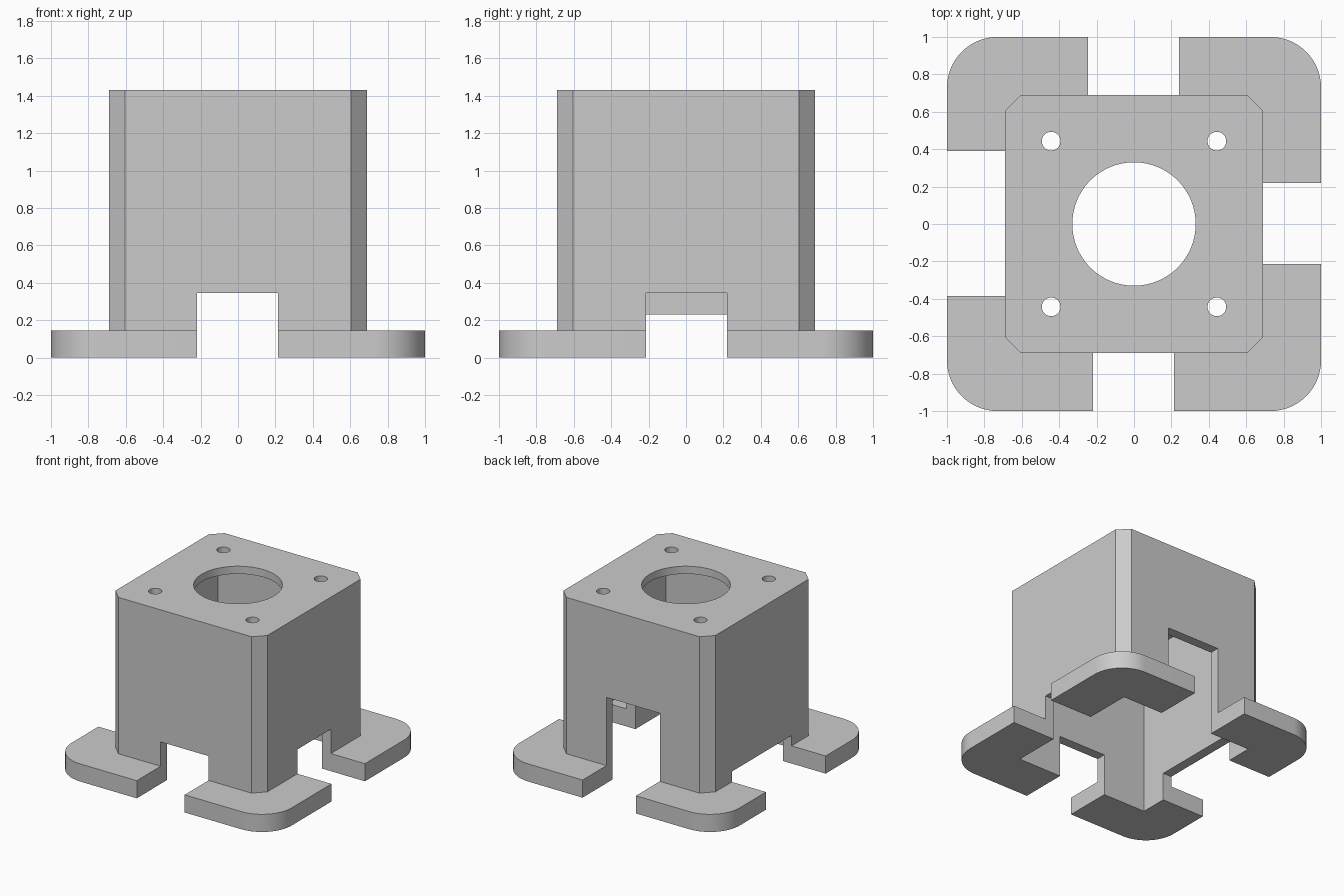
import bpy, bmesh, math

cube = bpy.data.objects.get("Cube")
if cube:
    bpy.data.objects.remove(cube, do_unlink=True)

TOP, FOOT_TOP = 1.43, 0.145
WALL, CAVITY, ROOF = 0.69, 0.61, 1.367

grey = bpy.data.materials.new("mid grey")
grey.use_nodes = True
colour = (0.6, 0.6, 0.6, 1)
grey.diffuse_color = colour
grey.node_tree.nodes["Principled BSDF"].inputs["Base Color"].default_value = colour


def prism(name, outline, z0, z1):
    """Extrude a counter-clockwise outline from z0 to z1."""
    bm = bmesh.new()
    face = bm.faces.new([bm.verts.new((x, y, z0)) for x, y in outline])
    up = bmesh.ops.extrude_face_region(bm, geom=[face])["geom"]
    bmesh.ops.translate(bm, vec=(0, 0, z1 - z0),
                        verts=[v for v in up if isinstance(v, bmesh.types.BMVert)])
    bmesh.ops.recalc_face_normals(bm, faces=bm.faces)
    mesh = bpy.data.meshes.new(name)
    bm.to_mesh(mesh)
    bm.free()
    mesh.materials.append(grey)
    obj = bpy.data.objects.new(name, mesh)
    bpy.context.collection.objects.link(obj)
    return obj


def rounded_square(half, radius, steps):
    """Square outline with rounded corners; one step gives a chamfer."""
    points = []
    for quarter in range(4):
        middle = math.radians(45 + 90 * quarter)
        cx = math.copysign(half - radius, math.cos(middle))
        cy = math.copysign(half - radius, math.sin(middle))
        for i in range(steps + 1):
            a = math.pi / 2 * (quarter + i / steps)
            points.append((cx + radius * math.cos(a), cy + radius * math.sin(a)))
    return points


def circle(x, y, radius, count):
    return [(x + radius * math.cos(math.tau * i / count),
             y + radius * math.sin(math.tau * i / count)) for i in range(count)]


def box(name, x0, x1, y0, y1, z0, z1):
    return prism(name, [(x0, y0), (x1, y0), (x1, y1), (x0, y1)], z0, z1)


def combine(target, tool, operation):
    """Apply a boolean and discard the tool."""
    mod = target.modifiers.new(operation, "BOOLEAN")
    mod.operation, mod.object, mod.solver = operation, tool, "EXACT"
    bpy.context.view_layer.update()
    graph = bpy.context.evaluated_depsgraph_get()
    result = bpy.data.meshes.new_from_object(target.evaluated_get(graph))
    target.modifiers.clear()
    target.data = result
    bpy.data.objects.remove(tool, do_unlink=True)


# Chamfered housing joined to the rounded foot plate
bracket = prism("mounting_bracket", rounded_square(WALL, 0.085, 1), 0, TOP)
combine(bracket, prism("foot_plate", rounded_square(1, 0.27, 16), 0, FOOT_TOP), "UNION")

# Hollow interior, open below
combine(bracket, box("cavity", -CAVITY, CAVITY, -CAVITY, CAVITY, -0.1, ROOF), "DIFFERENCE")

# Side openings, which also split the plate into four feet
IN, OUT = 0.5, 1.1
openings = {
    "front_opening": (-0.22, 0.215, -OUT, -IN, -0.1, 0.345),
    "back_opening": (-0.245, 0.24, IN, OUT, -0.1, 0.705),
    "left_opening": (IN, OUT, -0.215, 0.22, -0.1, 0.345),
    "right_opening": (-OUT, -IN, -0.385, 0.39, -0.1, 0.23),
}
for name, size in openings.items():
    combine(bracket, box(name, *size), "DIFFERENCE")

# Central bore and four screw holes in the top
combine(bracket, prism("bore", circle(0, 0, 0.33, 64), 1.2, 1.6), "DIFFERENCE")
for sx in (-1, 1):
    for sy in (-1, 1):
        hole = prism("screw_hole", circle(sx * 0.443, sy * 0.443, 0.05, 32), 1.2, 1.6)
        combine(bracket, hole, "DIFFERENCE")

# Smooth the curved walls, keep the edges sharp
bpy.ops.object.select_all(action="DESELECT")
bracket.select_set(True)
bpy.context.view_layer.objects.active = bracket
bpy.ops.object.shade_smooth_by_angle(angle=math.radians(30))
